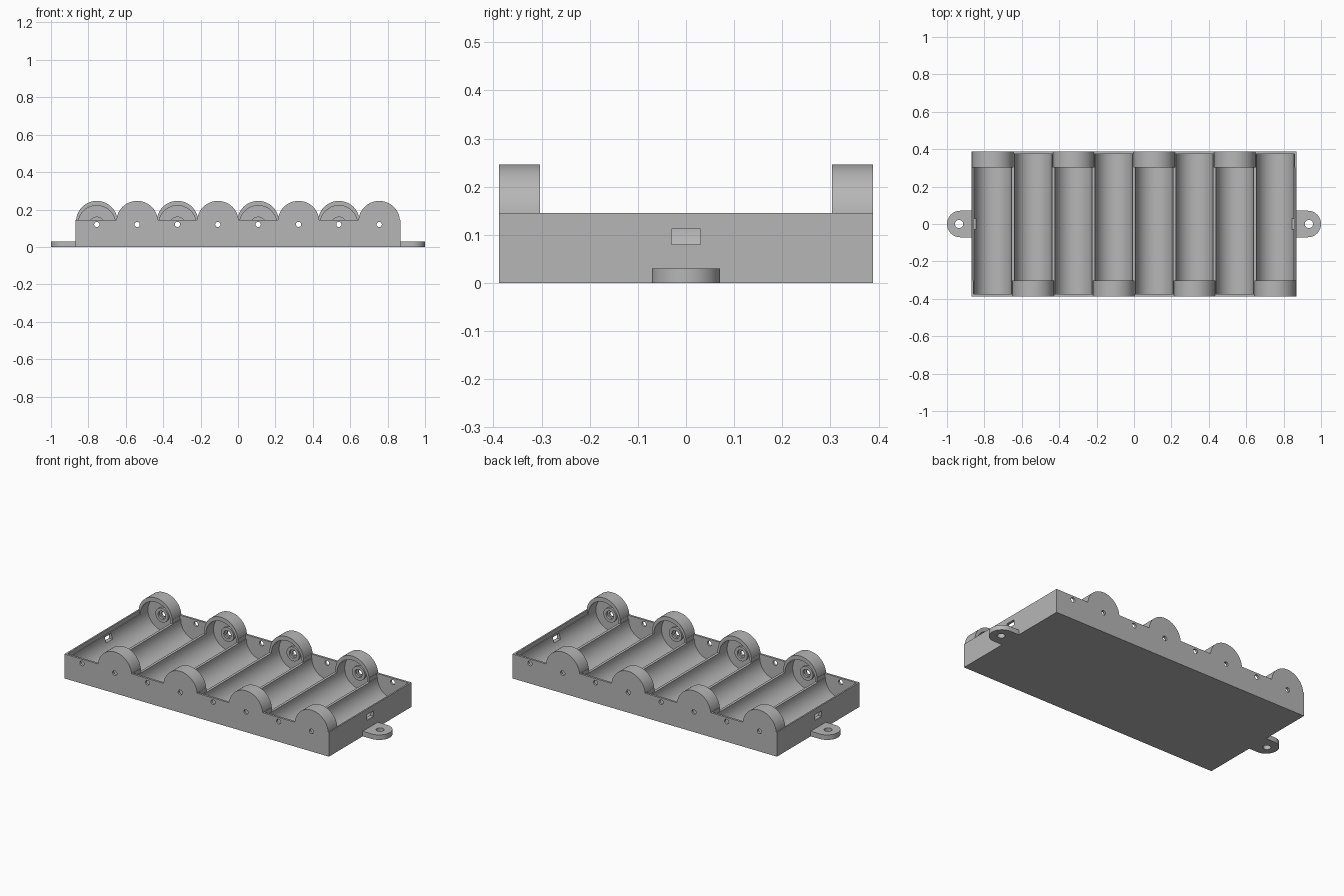
import bpy, bmesh, math
from mathutils import Matrix, Vector

old = bpy.data.objects.get("Cube")
if old:
    bpy.data.objects.remove(old, do_unlink=True)

# Shared sizes
HALF_X, HALF_Y, RIM = 0.87, 0.388, 0.145
PITCH, CELL_R, AXIS_Z = 0.2157, 0.1, 0.121
INNER_Y, HOOD_Y = 0.375, 0.303

grey = bpy.data.materials.new("plastic grey")
grey.use_nodes = True
colour = (0.47, 0.47, 0.47, 1)
grey.diffuse_color = colour
grey.node_tree.nodes["Principled BSDF"].inputs["Base Color"].default_value = colour


def finish(name, bm):
    bmesh.ops.recalc_face_normals(bm, faces=bm.faces)
    mesh = bpy.data.meshes.new(name)
    bm.to_mesh(mesh)
    bm.free()
    mesh.materials.append(grey)
    obj = bpy.data.objects.new(name, mesh)
    bpy.context.collection.objects.link(obj)
    return obj


def box(name, x0, x1, y0, y1, z0, z1):
    bm = bmesh.new()
    bmesh.ops.create_cube(bm, size=1)
    bmesh.ops.scale(bm, vec=(x1 - x0, y1 - y0, z1 - z0), verts=bm.verts)
    bmesh.ops.translate(bm, vec=((x0 + x1) / 2, (y0 + y1) / 2, (z0 + z1) / 2), verts=bm.verts)
    return finish(name, bm)


def prism(name, points, depth):
    """Extrude a closed outline of 3D points along the depth vector."""
    bm = bmesh.new()
    face = bm.faces.new([bm.verts.new(p) for p in points])
    out = bmesh.ops.extrude_face_region(bm, geom=[face], use_keep_orig=True)
    moved = [g for g in out["geom"] if isinstance(g, bmesh.types.BMVert)]
    bmesh.ops.translate(bm, vec=depth, verts=moved)
    return finish(name, bm)


def rod(name, x, z, radius, y0, y1, sides=48):
    """Cylinder lying along y."""
    bm = bmesh.new()
    bmesh.ops.create_cone(bm, cap_ends=True, segments=sides, radius1=radius, radius2=radius, depth=y1 - y0)
    bmesh.ops.transform(bm, matrix=Matrix.Translation((x, (y0 + y1) / 2, z))
                        @ Matrix.Rotation(math.pi / 2, 4, "X"), verts=bm.verts)
    return finish(name, bm)


def combine(target, tool, operation="DIFFERENCE"):
    mod = target.modifiers.new("combine", "BOOLEAN")
    mod.operation, mod.solver, mod.object = operation, "EXACT", tool
    bpy.context.view_layer.objects.active = target
    bpy.ops.object.modifier_apply(modifier=mod.name)
    bpy.data.objects.remove(tool, do_unlink=True)


# Tray block, opened between the hoods down to the ridge tops
tray = box("battery_tray", -HALF_X, HALF_X, -HALF_Y, HALF_Y, 0, RIM)
combine(tray, box("opening", -0.861, 0.861, -HOOD_Y, HOOD_Y, AXIS_Z, 0.4))

# Eight cells, with the hood at alternating ends
cells = [((i - 3.5) * PITCH, 1 if i % 2 == 0 else -1) for i in range(8)]
for x, side in cells:
    ends = sorted((-side * INNER_Y, -side * 0.2))
    combine(tray, box("open_end", x - 0.104, x + 0.104, *ends, AXIS_Z, 0.4))

for x, side in cells:
    outline = [Vector((x - 0.111, side * HALF_Y, 0.06)), Vector((x + 0.111, side * HALF_Y, 0.06))]
    for k in range(33):
        a = math.pi * k / 32
        outline.append(Vector((x + 0.111 * math.cos(a), side * HALF_Y, 0.135 + 0.111 * math.sin(a))))
    hood = prism("hood", outline, (0, -side * (HALF_Y - HOOD_Y), 0))
    combine(tray, hood, "UNION")

# Round cradles and wire holes through both end walls
for x, side in cells:
    combine(tray, rod("cradle", x, AXIS_Z, CELL_R, -INNER_Y, INNER_Y, 64))
for x, side in cells:
    combine(tray, rod("wire_hole", x, 0.12, 0.014, -0.5, 0.5, 20))

# Wire slots in the two outer side walls
for s in (-1, 1):
    span = sorted((s * 0.83, s * 0.9))
    combine(tray, box("wire_slot", *span, -0.03, 0.03, 0.08, 0.112))

# Raised contact rings inside the hoods
rings = []
for i, (x, side) in enumerate(cells):
    span = sorted((side * 0.362, side * 0.378))
    ring = rod(f"contact_ring_{i + 1}", x, 0.12, 0.042, *span, 32)
    combine(ring, rod("ring_hole", x, 0.12, 0.024, -0.5, 0.5, 32))
    rings.append(ring)

# Rounded screw tabs on both sides
tabs = []
for s, label in ((-1, "right"), (1, "left")):
    outline = [Vector((s * 0.865, 0.071, 0))]
    for k in range(25):
        a = math.pi / 2 - math.pi * k / 24
        outline.append(Vector((s * (0.929 + 0.071 * math.cos(a)), 0.071 * math.sin(a), 0)))
    outline.append(Vector((s * 0.865, -0.071, 0)))
    tab = prism(f"{label}_screw_tab", outline, (0, 0, 0.03))
    hole = [Vector((s * 0.935 + 0.022 * math.cos(k * math.pi / 12),
                    0.022 * math.sin(k * math.pi / 12), -0.1)) for k in range(24)]
    combine(tab, prism("screw_hole", hole, (0, 0, 0.3)))
    tabs.append(tab)

# Smooth the curved walls and keep the edges crisp
bpy.ops.object.select_all(action="DESELECT")
for obj in [tray] + rings + tabs:
    obj.select_set(True)
bpy.context.view_layer.objects.active = tray
bpy.ops.object.shade_smooth_by_angle(angle=math.radians(30))
